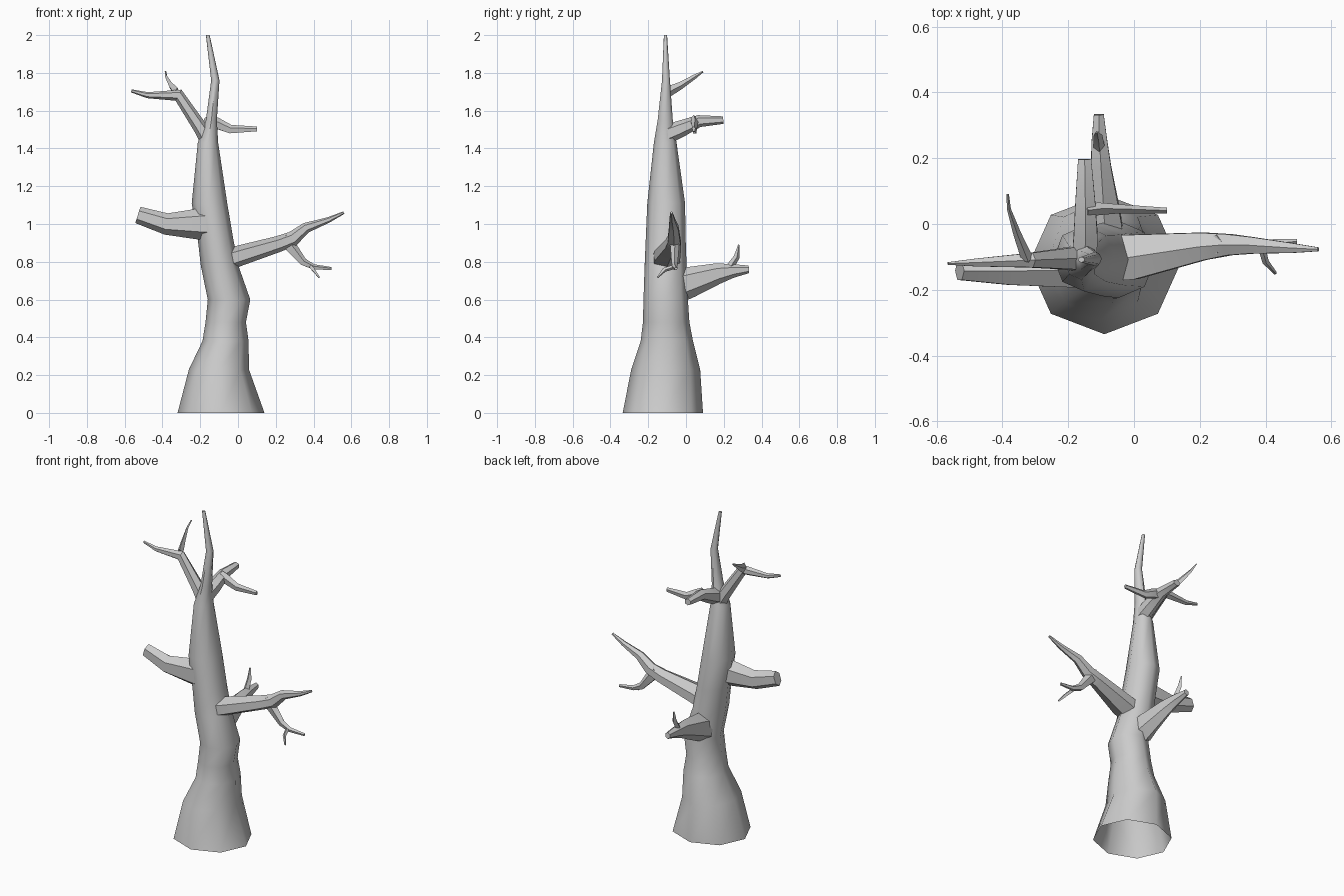
import bpy, math
from mathutils import Vector


def finish(name, rings, cap_start, angle):
    """Skin a list of equal-length rings into one object."""
    n = len(rings[0])
    verts = [p for r in rings for p in r]
    faces = []
    for k in range(len(rings) - 1):
        for i in range(n):
            j = (i + 1) % n
            faces.append((k*n + i, k*n + j, (k+1)*n + j, (k+1)*n + i))
    faces.append([(len(rings) - 1)*n + i for i in range(n)])
    if cap_start:
        faces.append(list(range(n))[::-1])
    me = bpy.data.meshes.new(name)
    me.from_pydata([tuple(v) for v in verts], [], faces)
    ob = bpy.data.objects.new(name, me)
    bpy.context.collection.objects.link(ob)
    bpy.ops.object.select_all(action='DESELECT')
    ob.select_set(True)
    bpy.context.view_layer.objects.active = ob
    bpy.ops.object.shade_smooth_by_angle(angle=math.radians(angle))
    return ob


def branch(name, path, sides=6):
    """Tapered limb; path rows are x, y, z, half width (level), half height."""
    pts = [Vector(p[:3]) for p in path]
    rings = []
    for k, p in enumerate(path):
        a = (pts[k] - pts[k-1]).normalized() if k else Vector()
        b = (pts[k+1] - pts[k]).normalized() if k < len(pts) - 1 else Vector()
        t = (a + b).normalized()
        u = t.cross(Vector((0, 0, 1))).normalized()
        v = u.cross(t)
        widen = 1 / math.cos(math.pi / 6) if sides == 6 else 1
        ring = []
        for i in range(sides):
            w = 2 * math.pi * i / sides + math.pi / 2
            ring.append(pts[k] + u * math.cos(w) * p[3] * widen + v * math.sin(w) * p[4])
        rings.append(ring[::-1])
    return finish(name, rings, True, 35)


# Trunk: level eight-sided rings, rows are z, x min, x max, y min, y max
trunk = [
    (0.00, -0.32, 0.14, -0.335, 0.09),
    (0.23, -0.26, 0.058, -0.29, 0.075),
    (0.38, -0.188, 0.056, -0.24, 0.037),
    (0.48, -0.172, 0.042, -0.228, 0.018),
    (0.60, -0.160, 0.065, -0.225, 0.010),
    (0.78, -0.197, 0.002, -0.219, 0.003),
    (0.92, -0.213, -0.025, -0.213, -0.002),
    (1.11, -0.245, -0.057, -0.205, -0.005),
    (1.43, -0.213, -0.105, -0.170, -0.050),
    (1.55, -0.170, -0.112, -0.150, -0.070),
    (1.76, -0.142, -0.098, -0.127, -0.085),
    (2.00, -0.170, -0.150, -0.117, -0.100),
]
rings = []
for z, x0, x1, y0, y1 in trunk:
    rings.append([Vector(((x0+x1)/2 + (x1-x0)/2 * math.cos(i*math.pi/4),
                          (y0+y1)/2 + (y1-y0)/2 * math.sin(i*math.pi/4), z))
                  for i in range(8)])
finish("trunk", rings, False, 50)

# Thick broken limb on the left
branch("left_limb", [(-0.13, -0.14, 1.0, 0.055, 0.09), (-0.21, -0.14, 1.0, 0.052, 0.082),
                     (-0.38, -0.143, 1.0, 0.042, 0.057), (-0.53, -0.142, 1.048, 0.028, 0.045)])

# Long limb on the right with a drooping fork and twig
branch("right_limb", [(-0.09, -0.105, 0.80, 0.07, 0.06), (0.0, -0.10, 0.83, 0.068, 0.055),
                      (0.21, -0.068, 0.893, 0.042, 0.043), (0.29, -0.063, 0.922, 0.032, 0.04),
                      (0.36, -0.065, 0.98, 0.025, 0.028), (0.48, -0.073, 1.022, 0.015, 0.015),
                      (0.56, -0.077, 1.06, 0.006, 0.007)])
branch("right_fork", [(0.24, -0.062, 0.93, 0.03, 0.04), (0.285, -0.06, 0.87, 0.024, 0.033),
                      (0.345, -0.06, 0.798, 0.018, 0.022), (0.40, -0.06, 0.772, 0.014, 0.015),
                      (0.495, -0.053, 0.763, 0.008, 0.009)], 5)
branch("right_twig", [(0.385, -0.06, 0.775, 0.012, 0.012), (0.40, -0.115, 0.757, 0.01, 0.012),
                      (0.43, -0.15, 0.718, 0.005, 0.005)], 4)

# Lower limb at the back with an upright twig
branch("back_limb", [(-0.09, -0.05, 0.67, 0.06, 0.09), (-0.09, 0.02, 0.692, 0.05, 0.082),
                     (-0.10, 0.17, 0.738, 0.031, 0.055), (-0.105, 0.25, 0.752, 0.024, 0.036),
                     (-0.107, 0.333, 0.76, 0.015, 0.02)])
branch("back_twig", [(-0.105, 0.225, 0.76, 0.018, 0.022), (-0.11, 0.268, 0.825, 0.014, 0.016),
                     (-0.113, 0.28, 0.89, 0.004, 0.004)], 4)

# Upper left limb and its twig
branch("upper_left_limb", [(-0.15, -0.105, 1.43, 0.04, 0.045), (-0.20, -0.105, 1.51, 0.033, 0.037),
                           (-0.315, -0.11, 1.682, 0.022, 0.033), (-0.48, -0.117, 1.682, 0.012, 0.016),
                           (-0.565, -0.12, 1.705, 0.004, 0.008)])
branch("upper_left_twig", [(-0.325, -0.105, 1.695, 0.018, 0.03), (-0.355, -0.03, 1.732, 0.012, 0.02),
                           (-0.38, 0.045, 1.779, 0.006, 0.012), (-0.384, 0.09, 1.807, 0.004, 0.004)], 4)

# Upper back limb and its side fork
branch("upper_back_limb", [(-0.15, -0.10, 1.475, 0.038, 0.05), (-0.147, -0.03, 1.503, 0.036, 0.045),
                           (-0.148, 0.07, 1.545, 0.03, 0.032), (-0.15, 0.197, 1.55, 0.02, 0.02)])
branch("upper_back_fork", [(-0.15, 0.04, 1.545, 0.022, 0.035), (-0.11, 0.046, 1.53, 0.02, 0.032),
                           (-0.04, 0.046, 1.50, 0.014, 0.025), (0.10, 0.041, 1.502, 0.009, 0.014)], 5)
